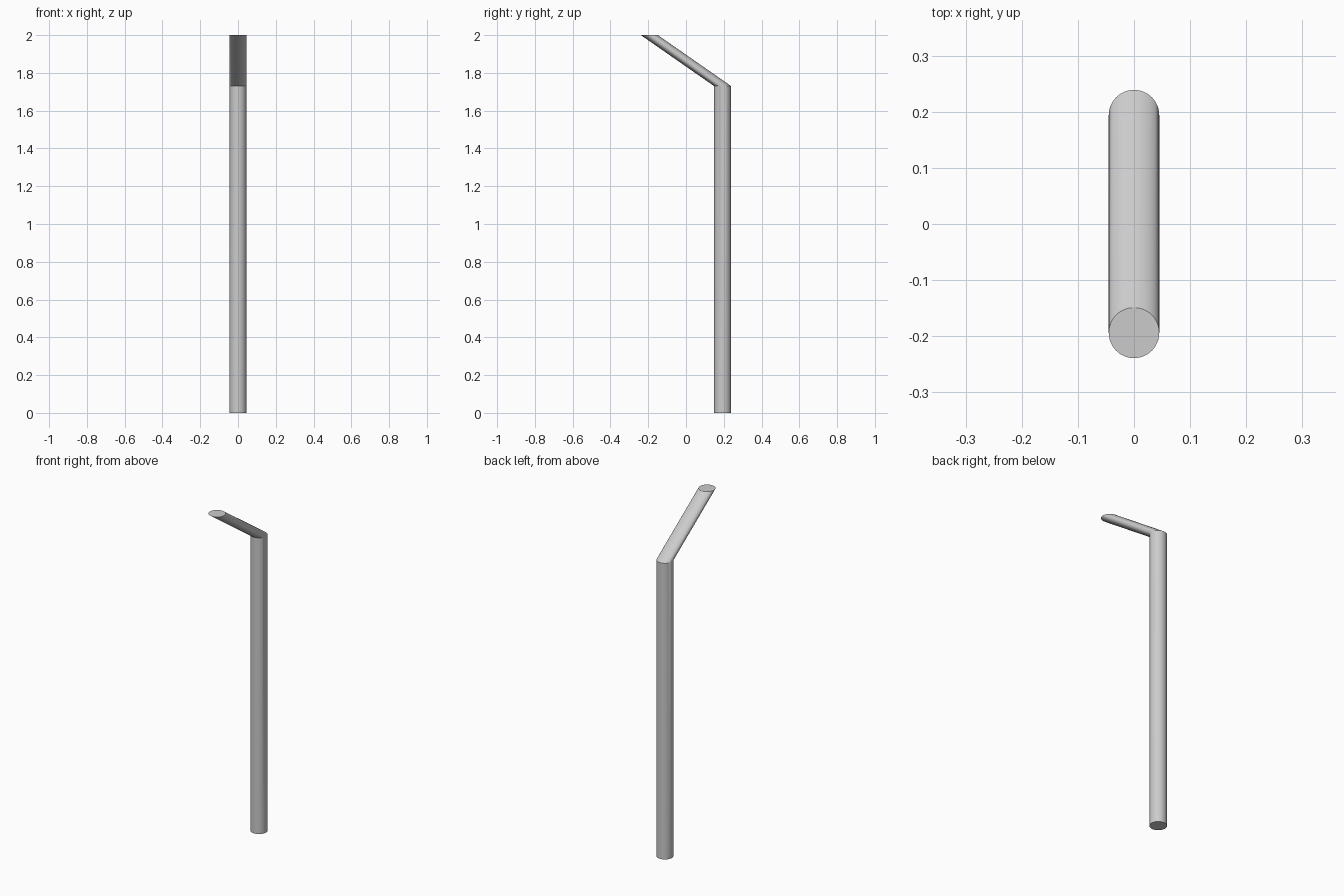
import bpy, bmesh
from math import cos, sin, tau

if "Cube" in bpy.data.objects:
    bpy.data.objects.remove(bpy.data.objects["Cube"])

RADIUS, SIDES = 0.045, 48
# Level circular rings swept along the bent path: (y, z)
PATH = [(0.194, 0.0), (0.194, 1.73), (-0.194, 2.0)]

bm = bmesh.new()
rings = [[bm.verts.new((RADIUS * cos(tau * i / SIDES), y + RADIUS * sin(tau * i / SIDES), z))
          for i in range(SIDES)] for y, z in PATH]

# Tube walls
for low, high in zip(rings, rings[1:]):
    for i in range(SIDES):
        j = (i + 1) % SIDES
        bm.faces.new((low[i], low[j], high[j], high[i]))

# End caps
bm.faces.new(rings[0][::-1])
bm.faces.new(rings[-1])

mesh = bpy.data.meshes.new("bent_tube")
bm.to_mesh(mesh)
bm.free()
tube = bpy.data.objects.new("bent_tube", mesh)
bpy.context.collection.objects.link(tube)

# Smooth walls, crisp bend and ends
bpy.context.view_layer.objects.active = tube
tube.select_set(True)
bpy.ops.object.shade_smooth_by_angle(angle=0.524)
